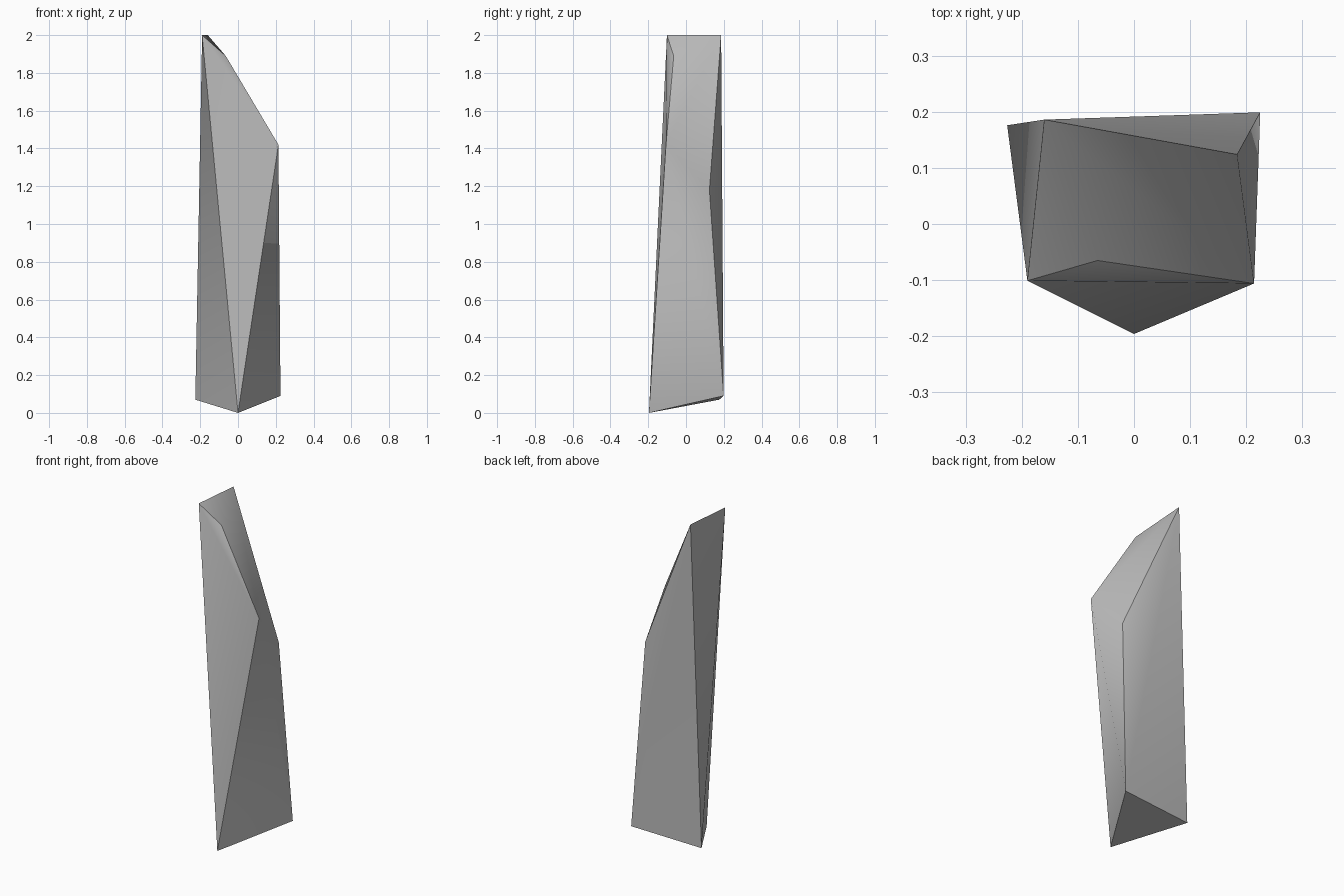
import bpy
import bmesh
import math

cube = bpy.data.objects.get("Cube")
if cube:
    bpy.data.objects.remove(cube, do_unlink=True)

# Stone colour
stone = bpy.data.materials.new("grey stone")
stone.use_nodes = True
colour = (0.5, 0.5, 0.5, 1)
stone.diffuse_color = colour
stone.node_tree.nodes["Principled BSDF"].inputs["Base Color"].default_value = colour

# Corners of the shard: pointed foot, slanted shoulder, narrow top ridge
foot = [(0, -0.196, 0), (-0.226, 0.176, 0.07), (0.225, 0.199, 0.09)]
shoulder = [(0.214, -0.106, 1.42), (0.184, 0.124, 1.18)]
top = [(-0.19, -0.101, 2), (-0.16, 0.186, 2), (-0.065, -0.065, 1.89)]

# Wrap the corners in a faceted skin
bm = bmesh.new()
for corner in foot + shoulder + top:
    bm.verts.new(corner)
bmesh.ops.convex_hull(bm, input=bm.verts)
bmesh.ops.recalc_face_normals(bm, faces=bm.faces)
mesh = bpy.data.meshes.new("stone_shard")
bm.to_mesh(mesh)
bm.free()
mesh.materials.append(stone)

shard = bpy.data.objects.new("stone_shard", mesh)
bpy.context.collection.objects.link(shard)

# Soft shading over shallow bends, crisp main edges
bpy.ops.object.select_all(action="DESELECT")
shard.select_set(True)
bpy.context.view_layer.objects.active = shard
bpy.ops.object.shade_smooth_by_angle(angle=math.radians(40))
